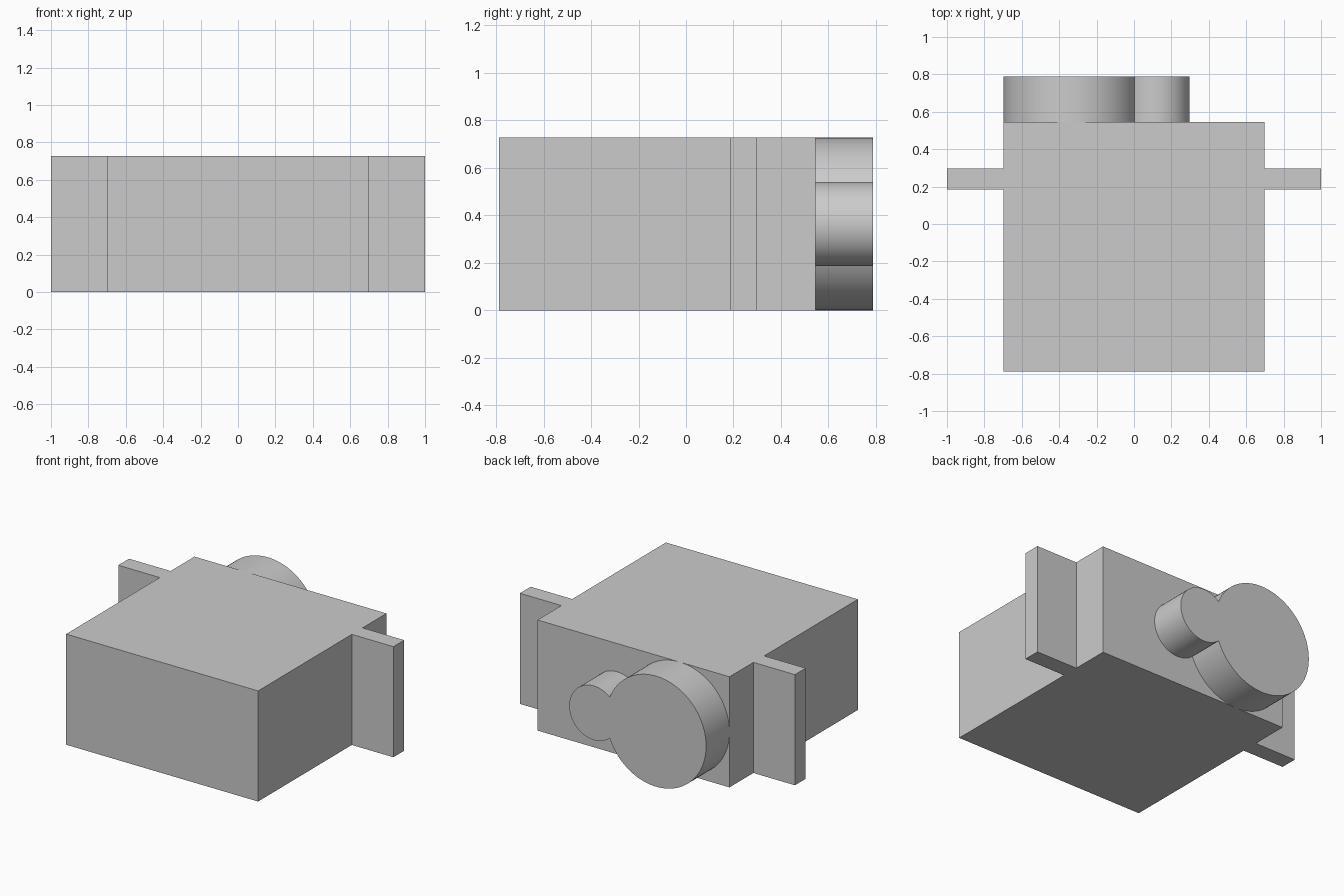
import bpy, bmesh
from math import acos, cos, sin, pi, radians
from mathutils import Vector

cube = bpy.data.objects.get("Cube")
if cube:
    bpy.data.objects.remove(cube, do_unlink=True)

grey = bpy.data.materials.new("plain grey")
grey.use_nodes = True
colour = (0.6, 0.6, 0.6, 1)
grey.diffuse_color = colour
grey.node_tree.nodes["Principled BSDF"].inputs["Base Color"].default_value = colour


def prism(name, outline, depth):
    """Extrude a closed outline of 3D points along the depth vector."""
    bm = bmesh.new()
    base = bm.faces.new([bm.verts.new(p) for p in outline])
    top = bmesh.ops.extrude_face_region(bm, geom=[base], use_keep_orig=True)
    moved = [v for v in top["geom"] if isinstance(v, bmesh.types.BMVert)]
    bmesh.ops.translate(bm, verts=moved, vec=Vector(depth))
    bmesh.ops.recalc_face_normals(bm, faces=bm.faces)
    mesh = bpy.data.meshes.new(name)
    bm.to_mesh(mesh)
    bm.free()
    mesh.materials.append(grey)
    obj = bpy.data.objects.new(name, mesh)
    bpy.context.collection.objects.link(obj)
    return obj


HEIGHT = 0.727
FRONT, SHOULDER, BACK = -0.788, 0.545, 0.788
HALF = 0.698

# Housing with a mounting tab on each side, from a mirrored plan outline
right = [(HALF, FRONT), (HALF, 0.185), (1, 0.185),
         (1, 0.297), (HALF, 0.297), (HALF, SHOULDER)]
plan = right + [(-x, y) for x, y in reversed(right)]
prism("housing", [(x, y, 0) for x, y in plan], (0, 0, HEIGHT))

# Gear cover: outline of two overlapping circles
R, r = HEIGHT / 2, 0.178
big_x, small_x = R - HALF, 0.119
d = small_x - big_x
big_angle = acos((d * d + R * R - r * r) / (2 * d * R))
small_angle = acos((d * d + r * r - R * R) / (2 * d * r))


def arc(cx, radius, start, end, steps):
    angles = [start + (end - start) * i / steps for i in range(steps)]
    return [(cx + radius * cos(a), SHOULDER, R + radius * sin(a)) for a in angles]


outline = arc(big_x, R, big_angle, 2 * pi - big_angle, 80)
outline += arc(small_x, r, small_angle - pi, pi - small_angle, 48)
cover = prism("gear_cover", outline, (0, BACK - SHOULDER, 0))

bpy.ops.object.select_all(action="DESELECT")
cover.select_set(True)
bpy.context.view_layer.objects.active = cover
bpy.ops.object.shade_smooth_by_angle(angle=radians(30))
